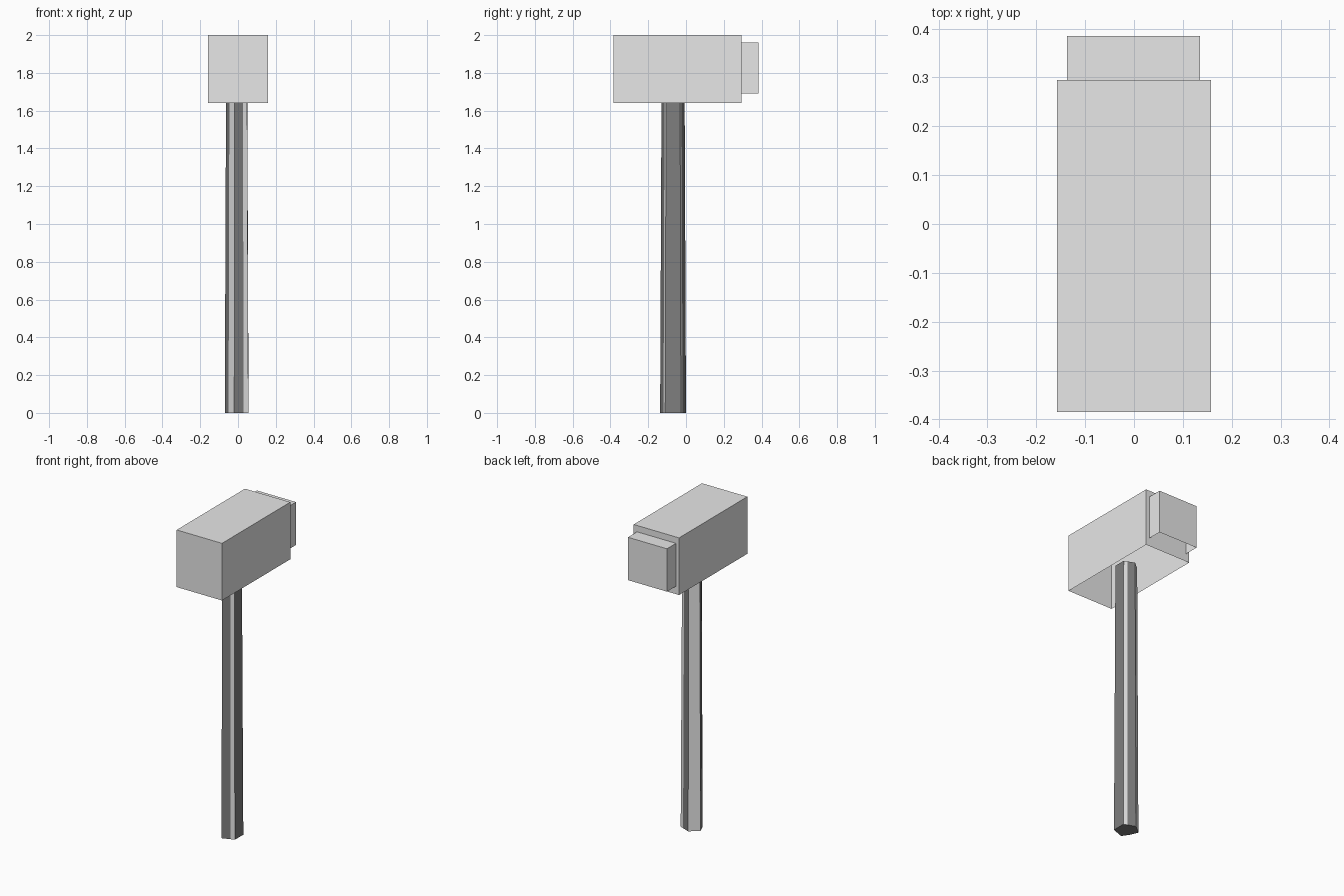
import bpy, bmesh

if "Cube" in bpy.data.objects:
    bpy.data.objects.remove(bpy.data.objects["Cube"])


def material(name, v):
    m = bpy.data.materials.new(name)
    m.diffuse_color = (v, v, v, 1)
    m.use_nodes = True
    m.node_tree.nodes["Principled BSDF"].inputs["Base Color"].default_value = m.diffuse_color
    return m


light = material("light_grey", 0.8)
dark = material("dark_grey", 0.21)


def finish(name, bm, mats):
    me = bpy.data.meshes.new(name)
    bm.to_mesh(me)
    bm.free()
    for m in mats:
        me.materials.append(m)
    ob = bpy.data.objects.new(name, me)
    bpy.context.collection.objects.link(ob)
    return ob


def open_box(name, lo, hi):
    """Box without its underside."""
    bm = bmesh.new()
    bmesh.ops.create_cube(bm, size=1)
    for v in bm.verts:
        for i in range(3):
            v.co[i] = hi[i] if v.co[i] > 0 else lo[i]
    bm.normal_update()
    bottom = [f for f in bm.faces if f.normal.z < -0.9]
    bmesh.ops.delete(bm, geom=bottom, context='FACES_ONLY')
    return finish(name, bm, [light])


# Hammer head and the smaller striking block behind it
open_box("hammer_head", (-0.158, -0.385, 1.64), (0.158, 0.295, 2.0))
open_box("striking_block", (-0.137, 0.295, 1.69), (0.135, 0.385, 1.96))

# Handle: irregular eight-sided tapered shaft, sides alternate light and dark
section = [(0.055, -0.11), (0.03, -0.119), (-0.02, -0.137), (-0.05, -0.092),
           (-0.07, -0.045), (-0.015, 0.0), (0.033, -0.018), (0.056, -0.027)]
cx, cy = -0.008, -0.068
bm = bmesh.new()
rings = []
for z, s in ((0, 1.0), (1.72, 0.89)):
    rings.append([bm.verts.new((cx + (x - cx) * s, cy + (y - cy) * s, z))
                  for x, y in section])
n = len(section)
for i in range(n):
    j = (i + 1) % n
    f = bm.faces.new((rings[0][i], rings[0][j], rings[1][j], rings[1][i]))
    f.material_index = 1 if i % 2 == 0 else 0
for r in rings:
    bm.faces.new(r)
bmesh.ops.recalc_face_normals(bm, faces=bm.faces)
finish("handle", bm, [dark, light])
